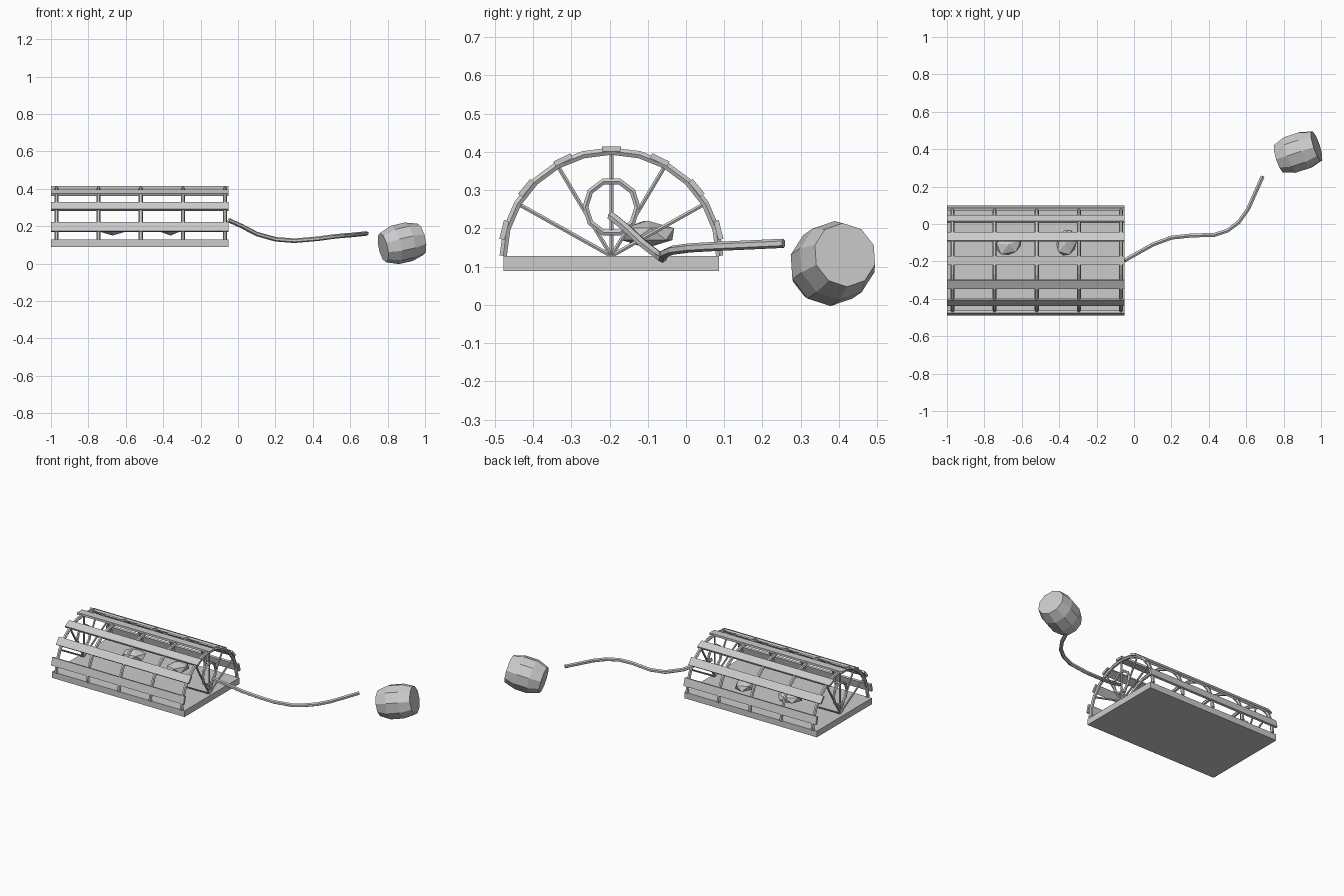
import bpy, math
from mathutils import Vector

if "Cube" in bpy.data.objects:
    bpy.data.objects.remove(bpy.data.objects["Cube"])

mat = bpy.data.materials.new("plain_grey")
mat.diffuse_color = (0.6, 0.6, 0.6, 1)
mat.use_nodes = True
mat.node_tree.nodes["Principled BSDF"].inputs["Base Color"].default_value = mat.diffuse_color

CY, CZ = -0.195, 0.128          # centre of the arched end, on the base top
RY, RZ = 0.283, 0.274           # arch half width and height
X0, X1 = -1.0, -0.05            # trap length


def make(name, verts, faces):
    me = bpy.data.meshes.new(name)
    me.from_pydata([tuple(v) for v in verts], [], faces)
    me.materials.append(mat)
    ob = bpy.data.objects.new(name, me)
    bpy.context.collection.objects.link(ob)
    return ob


def box(name, centre, size, tilt=0.0):
    bpy.ops.mesh.primitive_cube_add(size=1, location=centre, rotation=(tilt, 0, 0))
    ob = bpy.context.object
    ob.name, ob.scale = name, size
    ob.data.materials.append(mat)
    return ob


def tube(name, path, r, sides=6, closed=False):
    """Sweep a regular polygon along a path of points."""
    path = [Vector(p) for p in path]
    n, verts, faces = len(path), [], []
    for i, p in enumerate(path):
        a = path[i - 1] if i or closed else p
        b = path[(i + 1) % n] if i < n - 1 or closed else p
        d = (b - a).normalized()
        ref = Vector((1, 0, 0)) if abs(d.x) < 0.3 else Vector((0, 0, 1))
        u = d.cross(ref).normalized()
        v = d.cross(u)
        for k in range(sides):
            t = 2 * math.pi * (k + 0.5) / sides
            verts.append(p + r * (math.cos(t) * u + math.sin(t) * v))
    for i in range(n if closed else n - 1):
        j = (i + 1) % n
        for k in range(sides):
            m = (k + 1) % sides
            faces.append((i * sides + k, i * sides + m, j * sides + m, j * sides + k))
    if not closed:
        faces += [tuple(range(sides))[::-1], tuple(range((n - 1) * sides, n * sides))]
    return make(name, verts, faces)


def arch_point(x, deg, k=1.0):
    t = math.radians(deg)
    return (x, CY + k * RY * math.cos(t), CZ + k * RZ * math.sin(t))


# Base board
box("base", ((X0 + X1) / 2, CY, 0.108), (X1 - X0, 0.563, 0.04))

# Five arched hoops
arch_x = [-0.97 + 0.225 * i for i in range(5)]
for x in arch_x:
    tube("arch", [arch_point(x, 180 * i / 12) for i in range(13)], 0.011)

# Lengthwise slats laid over the hoops
for deg in (14, 39.5, 64, 90, 116, 140.5, 166):
    box("slat", arch_point((X0 + X1) / 2, deg, 1.02), (X1 - X0, 0.05, 0.014),
        math.radians(deg - 90))

# Both ends: fan of spokes and an entry ring
for x in (arch_x[0], arch_x[-1]):
    for deg in (30, 60, 90, 120, 150):
        tube("spoke", [(x, CY, CZ), arch_point(x, deg)], 0.006)
    ring = [(x, CY + 0.068 * math.cos(math.tau * i / 10),
             0.256 + 0.07 * math.sin(math.tau * i / 10)) for i in range(10)]
    tube("entry_ring", ring, 0.009, closed=True)

# Two lumps of bait
for x, y, turn in ((-0.67, -0.11, 0.4), (-0.36, -0.1, 1.3)):
    bpy.ops.mesh.primitive_ico_sphere_add(subdivisions=1, radius=1, location=(x, y, 0.185),
                                          rotation=(0, 0, turn))
    ob = bpy.context.object
    ob.name, ob.scale = "bait", (0.08, 0.06, 0.035)
    ob.data.materials.append(mat)

# Rope trailing from the trap
tube("rope", [(-0.05, -0.195, 0.232), (0.02, -0.155, 0.2), (0.1, -0.11, 0.158),
              (0.2, -0.073, 0.13), (0.3, -0.062, 0.122), (0.43, -0.058, 0.133),
              (0.5, -0.035, 0.143), (0.56, 0.01, 0.149), (0.61, 0.08, 0.153),
              (0.65, 0.17, 0.157), (0.688, 0.255, 0.161)], 0.012)

# Barrel float
axis = Vector((0.2, 0.065, 0.045)).normalized()
side = axis.cross(Vector((0, 0, 1))).normalized()
up = side.cross(axis)
mid, N = Vector((0.876, 0.383, 0.108)), 10
verts, faces = [], []
prof = [(-0.108, 0.08), (-0.04, 0.105), (0.04, 0.105), (0.108, 0.085)]
for s, r in prof:
    for k in range(N):
        t = math.tau * (k + 0.5) / N
        verts.append(mid + s * axis + r * (math.cos(t) * side + math.sin(t) * up))
for i in range(len(prof) - 1):
    for k in range(N):
        m = (k + 1) % N
        faces.append((i * N + k, i * N + m, (i + 1) * N + m, (i + 1) * N + k))
faces += [tuple(range(N))[::-1], tuple(range(3 * N, 4 * N))]
make("float", verts, faces)

# Consistent outward normals
for ob in bpy.data.objects:
    bpy.context.view_layer.objects.active = ob
    bpy.ops.object.mode_set(mode='EDIT')
    bpy.ops.mesh.select_all(action='SELECT')
    bpy.ops.mesh.normals_make_consistent(inside=False)
    bpy.ops.object.mode_set(mode='OBJECT')
